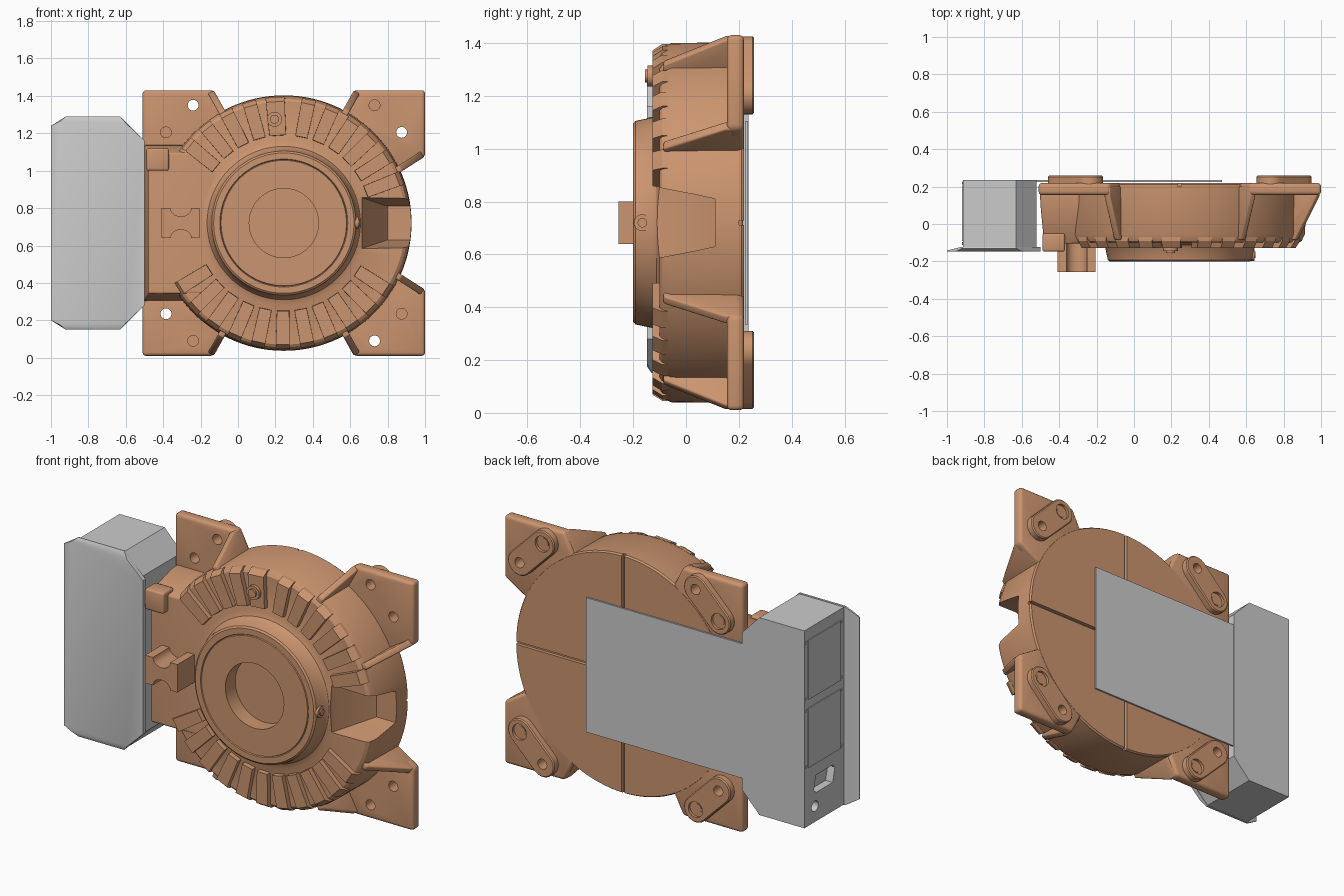
import bpy, bmesh, math
from mathutils import Vector

if "Cube" in bpy.data.objects:
    bpy.data.objects.remove(bpy.data.objects["Cube"])

CX, CZ = 0.245, 0.72          # axis of the round body
copper = bpy.data.materials.new("copper_paint")
copper.diffuse_color = (0.60, 0.30, 0.16, 1)
copper.use_nodes = True
copper.node_tree.nodes["Principled BSDF"].inputs["Base Color"].default_value = copper.diffuse_color


def hull(bm, pts):
    vs = [bm.verts.new(p) for p in pts]
    bmesh.ops.convex_hull(bm, input=vs)


def prism(bm, pts, y0, y1):
    a = [bm.verts.new((x, y0, z)) for x, z in pts]
    b = [bm.verts.new((x, y1, z)) for x, z in pts]
    bm.faces.new(a)
    bm.faces.new(b[::-1])
    for i in range(len(pts)):
        j = (i + 1) % len(pts)
        bm.faces.new((a[i], b[i], b[j], a[j]))


def box(bm, x0, x1, y0, y1, z0, z1):
    prism(bm, [(x0, z0), (x1, z0), (x1, z1), (x0, z1)], y0, y1)


def circle(x, z, r, n=24):
    return [(x + r * math.cos(2 * math.pi * i / n), z + r * math.sin(2 * math.pi * i / n)) for i in range(n)]


def finish(bm, name, mat=copper, bevel=0.0, cutter=None, tidy=True):
    bmesh.ops.delete(bm, geom=[v for v in bm.verts if not v.link_faces], context='VERTS')
    if tidy:
        bmesh.ops.dissolve_limit(bm, angle_limit=0.01, verts=bm.verts[:], edges=bm.edges[:])
    bmesh.ops.recalc_face_normals(bm, faces=bm.faces[:])
    me = bpy.data.meshes.new(name)
    bm.to_mesh(me)
    bm.free()
    ob = bpy.data.objects.new(name, me)
    bpy.context.collection.objects.link(ob)
    if mat:
        me.materials.append(mat)
    bpy.ops.object.select_all(action='DESELECT')
    bpy.context.view_layer.objects.active = ob
    ob.select_set(True)
    if bevel:
        m = ob.modifiers.new("bevel", 'BEVEL')
        m.width, m.segments, m.limit_method, m.angle_limit = bevel, 3, 'ANGLE', 0.6
        bpy.ops.object.modifier_apply(modifier="bevel")
    if cutter:
        m = ob.modifiers.new("cut", 'BOOLEAN')
        m.operation, m.object, m.solver = 'DIFFERENCE', cutter, 'EXACT'
        bpy.ops.object.modifier_apply(modifier="cut")
    bpy.ops.object.shade_smooth_by_angle(angle=math.radians(32))
    return ob


def make_cutter(bm, name):
    ob = finish(bm, name, None)
    ob.hide_render = True
    ob.hide_set(True)
    return ob


# Cutter: side pocket and cross grooves on the back of the body
bm = bmesh.new()
hull(bm, [(x, y, CZ + s * h) for s in (-1, 1) for x, y, h in
          ((0.665, -0.095, .135), (0.65, -0.18, .145), (0.80, 0.11, .09), (1.05, 0.11, .09), (1.05, -0.18, .145))])
box(bm, CX - .009, CX + .009, 0.20, 0.30, -0.1, 0.705)
box(bm, CX - .009, CX + .009, 0.20, 0.30, 0.735, 1.6)
box(bm, CX - .8, CX + .8, 0.20, 0.30, CZ - .009, CZ + .009)
body_cut = make_cutter(bm, "body_cutter")

# Round body with stepped hub, turned around the y axis
profile = [(0, -.11), (.185, -.11), (.185, -.2), (.335, -.2), (.338, -.194), (.342, -.2), (.375, -.2),
           (.385, -.192), (.398, -.13), (.41, -.112), (.44, -.1), (.65, -.1), (.665, -.09), (.68, -.055),
           (.683, .21), (.676, .22), (0, .22)]
bm = bmesh.new()
vs = [bm.verts.new((CX + r, y, CZ)) for r, y in profile]
es = [bm.edges.new(p) for p in zip(vs, vs[1:])]
bmesh.ops.spin(bm, geom=vs + es, cent=(CX, 0, CZ), axis=(0, 1, 0), angle=2 * math.pi, steps=112)
bmesh.ops.remove_doubles(bm, verts=bm.verts[:], dist=1e-4)
finish(bm, "round_body", cutter=body_cut, tidy=False)

# Raised radial ribs on the front ring
bm = bmesh.new()
angles = [21 + 11.5 * i for i in range(6)] + [106 + 11.5 * i for i in range(4)] + [212 + 11.5 * i for i in range(11)]
for deg in angles + [94]:
    w = .05 if deg == 94 else .037
    a = math.radians(deg)
    u, t = Vector((math.cos(a), 0, math.sin(a))), Vector((-math.sin(a), 0, math.cos(a)))
    c = Vector((CX, 0, CZ))
    hull(bm, [c + u * r + t * (s * w * k) + Vector((0, y, 0)) for s in (-1, 1) for r, y, k in
              ((.468, -.09, .9), (.47, -.127, .88), (.65, -.127, 1), (.674, -.09, 1.02), (.674, -.07, 1.02))])
finish(bm, "ring_ribs")

# Plug on the wide top rib and screw on the hub side
bm = bmesh.new()
prism(bm, circle(0.195, 1.275, .04), -0.145, -0.12)
prism(bm, circle(0.195, 1.275, .024), -0.155, -0.14)
for r, x in ((.032, .643), (.018, .65)):
    hull(bm, [(xx, -.165 + px, CZ + pz) for xx in (.58, x) for px, pz in circle(0, 0, r)])
finish(bm, "plug_and_hub_screw")

# Mounting feet, one per corner: plate, slotted pad, two sloping gussets
plate = [(.375, .71), (.755, .71), (.755, .355), (.60, .26), (.3, .2), (.25, .3), (.31, .58)]
holes = [(.485, .63), (.63, .485)]
for sx, sz, tag in ((1, 1, "top_right"), (-1, 1, "top_left"), (1, -1, "bottom_right"), (-1, -1, "bottom_left")):
    def at(p):
        return (CX + sx * p[0], CZ + sz * p[1])
    bm = bmesh.new()
    for i, h in enumerate(holes):
        prism(bm, circle(*at(h), .029), 0.05, 0.245 if (i == 0) == (sx * sz > 0) else 0.4)
    bored = holes[0] if sx * sz > 0 else holes[1]
    prism(bm, circle(*at(bored), .045), 0.242, 0.4)
    cut = make_cutter(bm, "foot_cutter_" + tag)

    bm = bmesh.new()
    prism(bm, [at(p) for p in plate], 0.155, 0.219)
    finish(bm, "foot_plate_" + tag, bevel=.018, cutter=cut)

    bm = bmesh.new()
    hull(bm, [(x, y, z) for h in holes for y, r in ((.21, .075), (.252, .075), (.258, .069))
              for x, z in circle(*at(h), r, 32)])
    finish(bm, "foot_pad_" + tag, cutter=cut)

    bm = bmesh.new()
    flanks = [((.32, .575), (.39, .70))] + ([((.595, .275), (.74, .368))] if sx > 0 else [])
    for a, b in flanks:
        a, b = Vector(a), Vector(b)
        d = (b - a).normalized()
        n = Vector((-d.y, d.x)) * .018
        pts = []
        for q, y in ((a - d * .06, -.085), (a - d * .06, .2), (a + d * .035, -.085), (b, .15), (b, .2)):
            for s in (-1, 1):
                x, z = at(q + n * s)
                pts.append((x, y, z))
        hull(bm, pts)
    finish(bm, "foot_gussets_" + tag, bevel=.008)

# Side block joining the round body to the control box
bm = bmesh.new()
hull(bm, [(x, y, CZ + s * h) for s in (-1, 1) for x, y, h in
          ((-.505, .215, .42), (.1, .215, .42), (-.5, .1, .415), (.1, .1, .415), (-.48, -.108, .375), (.1, -.095, .375))])
finish(bm, "side_block", bevel=.012)
bm = bmesh.new()
box(bm, -.49, -.37, -.148, -.05, 1.0, 1.12)
finish(bm, "corner_lug", bevel=.012)

# Cable saddle: block with a round scoop top and bottom
arc = [(-.305 + .055 * math.cos(t), .045 * math.sin(t)) for t in [math.pi * i / 10 for i in range(11)]]
pts = [(-.205, .08)] + [(x, .08 - d) for x, d in arc] + [(-.41, .08)]
pts += [(x, -z) for x, z in reversed(pts)]
bm = bmesh.new()
prism(bm, [(x, CZ + z) for x, z in pts], -.256, -.09)
finish(bm, "cable_saddle")

# Sheet on the back
bm = bmesh.new()
box(bm, -.56, .47, .224, .234, .335, 1.105)
finish(bm, "back_sheet", None)

# Control box with connector and round openings
bm = bmesh.new()
hull(bm, [(x, y, .37 + z) for x in (-1.1, -.87) for y, z in
          ((.13, .05), (-.02, .05), (-.04, .03), (-.02, -.05), (.13, -.05), (.15, -.03))])
hull(bm, [(x, .14 + a, .245 + b) for x in (-1.1, -.87) for a, b in circle(0, 0, .03)])
port_cut = make_cutter(bm, "port_cutter")
bm = bmesh.new()
half = [(-.915, .565), (-.63, .565), (-.52, .45)]
prism(bm, [(x, CZ + z) for x, z in half] + [(x, CZ - z) for x, z in reversed(half)], -.13, .236)
finish(bm, "control_box", None, cutter=port_cut)

# Front cover with folded edges
bm = bmesh.new()
hull(bm, [(x, y, CZ + s * h) for s in (-1, 1) for x, y, h in
          ((-.92, -.122, .568), (-.63, -.122, .568), (-.5, -.122, .44),
           (-1, -.147, .52), (-.92, -.13, .57), (-.63, -.13, .57), (-.5, -.147, .44),
           (-.95, -.147, .545), (-.6, -.147, .535), (-1, -.142, .52))])
finish(bm, "front_cover", None)

# Side panels with corner screws
bm = bmesh.new()
for z0, z1 in ((.49, .83), (.88, 1.22)):
    box(bm, -.92, -.91, -.09, .205, z0, z1)
    for y in (-.105, .22):
        for z in (z0 + .01, z1 - .01):
            hull(bm, [(x, y + a, z + b) for x in (-.91, -.919) for a, b in circle(0, 0, .008, 10)])
finish(bm, "side_panels", None)

# Remove the cutters, their work is applied
for ob in [o for o in bpy.data.objects if "_cutter" in o.name]:
    bpy.data.objects.remove(ob)
